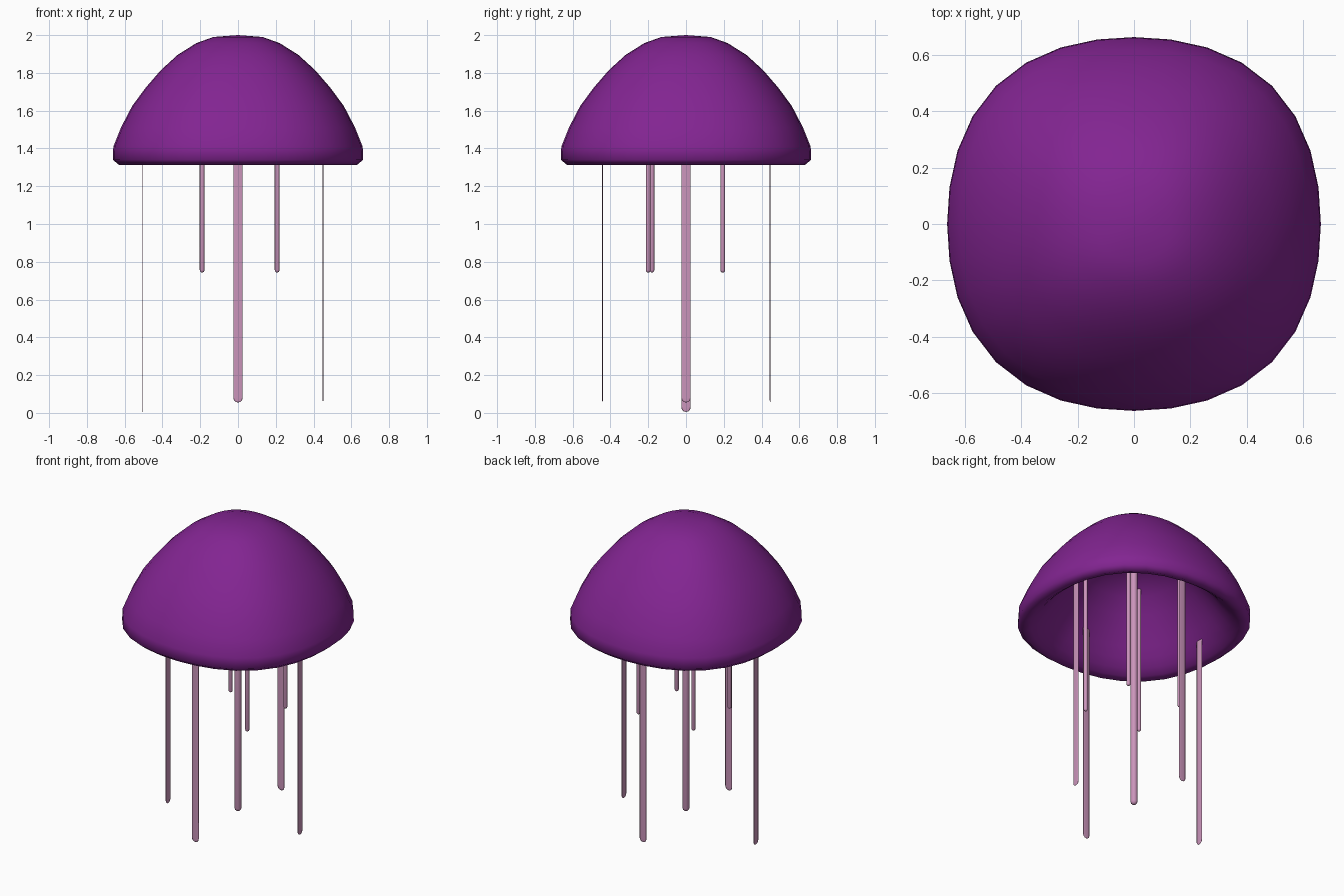
import bpy, bmesh, math

if "Cube" in bpy.data.objects:
    bpy.data.objects.remove(bpy.data.objects["Cube"])


def material(name, color):
    m = bpy.data.materials.new(name)
    m.diffuse_color = (*color, 1)
    m.use_nodes = True
    m.node_tree.nodes["Principled BSDF"].inputs["Base Color"].default_value = m.diffuse_color
    return m


purple = material("bell_purple", (0.225, 0.018, 0.285))
pink = material("tentacle_pink", (0.60, 0.30, 0.50))


def lathe(name, profile, mat, seg, scale=(1, 1), center=(0, 0), square=0.0):
    """Spin (radius, z) pairs about z; square > 0 pushes the diagonals outward."""
    bm = bmesh.new()
    rings = []
    for r, z in profile:
        if r == 0:
            rings.append([bm.verts.new((*center, z))] * seg)
            continue
        ring = []
        for i in range(seg):
            a = math.tau * i / seg
            k = r * (1 + square * math.sin(2 * a) ** 2)
            ring.append(bm.verts.new((center[0] + k * scale[0] * math.cos(a),
                                      center[1] + k * scale[1] * math.sin(a), z)))
        rings.append(ring)
    for lo, hi in zip(rings, rings[1:]):
        for i in range(seg):
            j = (i + 1) % seg
            bm.faces.new(dict.fromkeys((lo[i], hi[i], hi[j], lo[j])))
    bmesh.ops.recalc_face_normals(bm, faces=bm.faces)
    for f in bm.faces:
        f.smooth = True
    mesh = bpy.data.meshes.new(name)
    bm.to_mesh(mesh)
    bm.free()
    mesh.materials.append(mat)
    ob = bpy.data.objects.new(name, mesh)
    bpy.context.collection.objects.link(ob)


# Bell: thick hollow dome with a softly squared outline, outside then inside
outer = [(0, 2.0), (0.13, 1.99), (0.22, 1.958), (0.32, 1.895), (0.41, 1.813), (0.49, 1.72),
         (0.56, 1.625), (0.62, 1.51), (0.66, 1.41), (0.663, 1.34), (0.63, 1.313)]
inner = [(0.59, 1.325), (0.55, 1.355), (0.51, 1.40), (0.47, 1.455), (0.42, 1.525),
         (0.36, 1.60), (0.29, 1.685), (0.21, 1.745), (0.11, 1.785), (0, 1.80)]
lathe("bell", outer + inner, purple, 32, square=0.045)


def tentacle(name, x, y, z0, z1, sx, sy):
    """Rod with rounded ends and half-widths sx, sy."""
    e = min(0.025, max(sx, sy))
    profile = [(0, z0), (0.5, z0 + 0.13 * e), (0.87, z0 + 0.5 * e), (1, z0 + e),
               (1, z1 - e), (0.87, z1 - 0.5 * e), (0.5, z1 - 0.13 * e), (0, z1)]
    lathe(name, profile, pink, 12, (sx, sy), (x, y))


# Long tentacles: flattened ribbons around a round middle one
W, T = 0.025, 0.002
tentacle("left_tentacle", -0.507, 0, 0.005, 1.43, T, W)
tentacle("right_tentacle", 0.45, 0, 0.055, 1.52, T, W)
tentacle("front_tentacle", 0, -0.442, 0.055, 1.52, W, T)
tentacle("back_tentacle", 0, 0.445, 0.055, 1.52, W, T)
tentacle("center_tentacle", 0, 0, 0.09, 1.82, 0.021, 0.021)

# Short inner tentacles: thin rods
for n, (x, y) in enumerate([(-0.19, -0.18), (0.207, -0.2), (0.207, 0.195), (-0.19, 0.195)]):
    tentacle(f"short_tentacle_{n + 1}", x, y, 0.743, 1.72, 0.0125, 0.0125)
